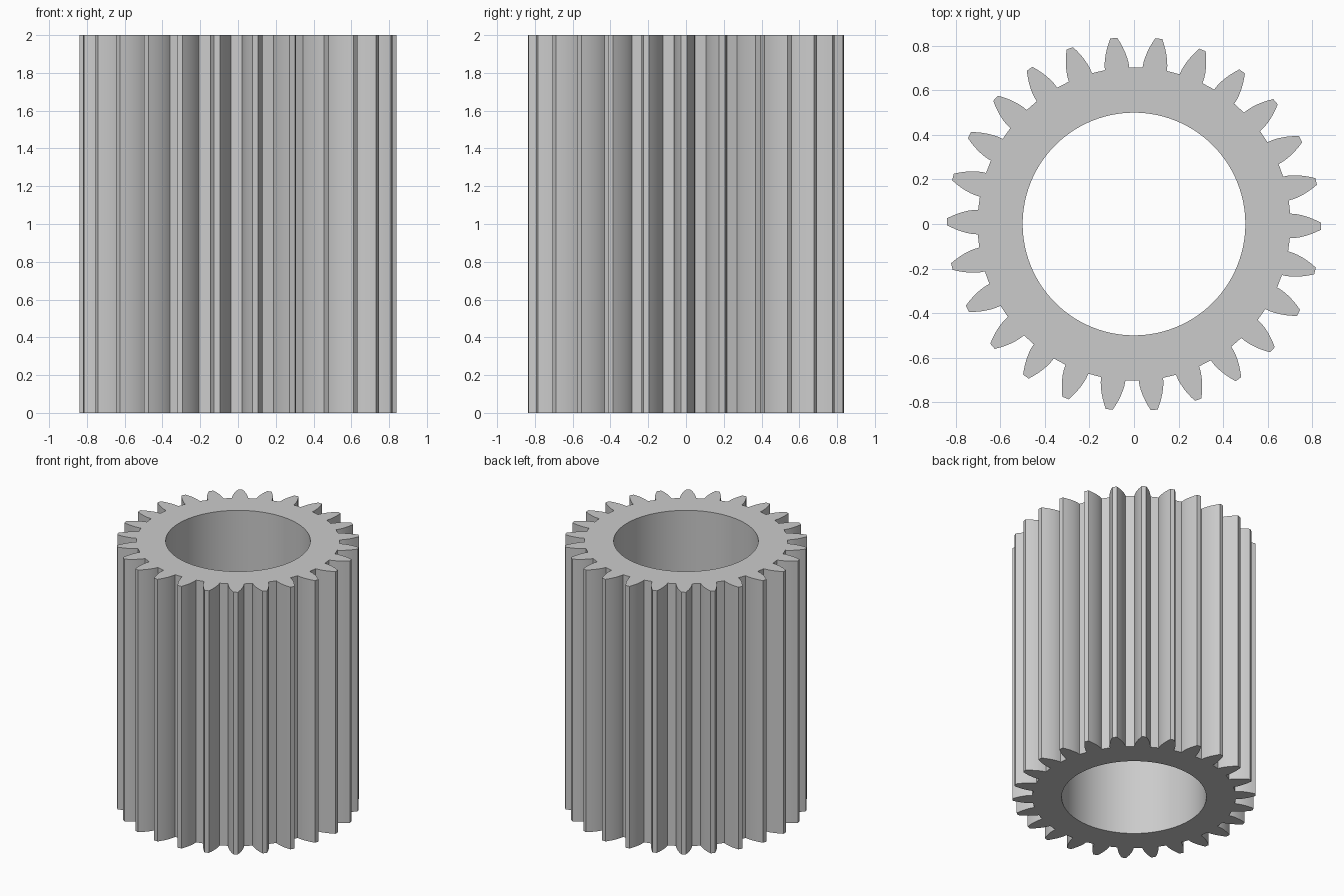
import bpy
import bmesh
import math

cube = bpy.data.objects.get("Cube")
if cube:
    bpy.data.objects.remove(cube, do_unlink=True)

TEETH = 26
HEIGHT = 2.0
BORE, ROOT, TIP = 0.5, 0.703, 0.84
ROOT_HALF, TIP_HALF = math.radians(4.5), math.radians(1.05)
STEPS = 7                      # points along each tooth flank
TURN = math.radians(-0.7)      # slight turn of the whole gear
PITCH = math.tau / TEETH


def polar(radius, angle):
    return radius * math.cos(angle), radius * math.sin(angle)


# Tooth flank, curving in from root to tip like an involute
flank = []
for i in range(STEPS):
    t = i / (STEPS - 1)
    half = ROOT_HALF - (ROOT_HALF - TIP_HALF) * t ** 1.5
    flank.append((ROOT + (TIP - ROOT) * t, half))
tooth = [(r, -a) for r, a in flank] + [(r, a) for r, a in reversed(flank)]

# Toothed outline and a bore circle with matching point count
outer = [polar(r, a + k * PITCH + TURN) for k in range(TEETH) for r, a in tooth]
count = len(outer)
start = TURN - PITCH / 2 + math.pi / count
inner = [polar(BORE, start + math.tau * i / count) for i in range(count)]

# Walls and end faces
bm = bmesh.new()
rings = [[bm.verts.new((x, y, z)) for x, y in loop]
         for loop, z in ((outer, 0), (outer, HEIGHT), (inner, HEIGHT), (inner, 0))]
for i in range(count):
    j = (i + 1) % count
    for a, b in zip(rings, rings[1:] + rings[:1]):
        bm.faces.new((a[i], a[j], b[j], b[i]))
bmesh.ops.recalc_face_normals(bm, faces=bm.faces)
mesh = bpy.data.meshes.new("gear_sleeve")
bm.to_mesh(mesh)
bm.free()

# Plain grey metal
grey = bpy.data.materials.new("light_grey")
grey.use_nodes = True
colour = (0.6, 0.6, 0.6, 1)
grey.diffuse_color = colour
grey.node_tree.nodes["Principled BSDF"].inputs["Base Color"].default_value = colour
mesh.materials.append(grey)

gear = bpy.data.objects.new("gear_sleeve", mesh)
bpy.context.collection.objects.link(gear)
bpy.ops.object.select_all(action="DESELECT")
gear.select_set(True)
bpy.context.view_layer.objects.active = gear
bpy.ops.object.shade_smooth_by_angle(angle=math.radians(25))
